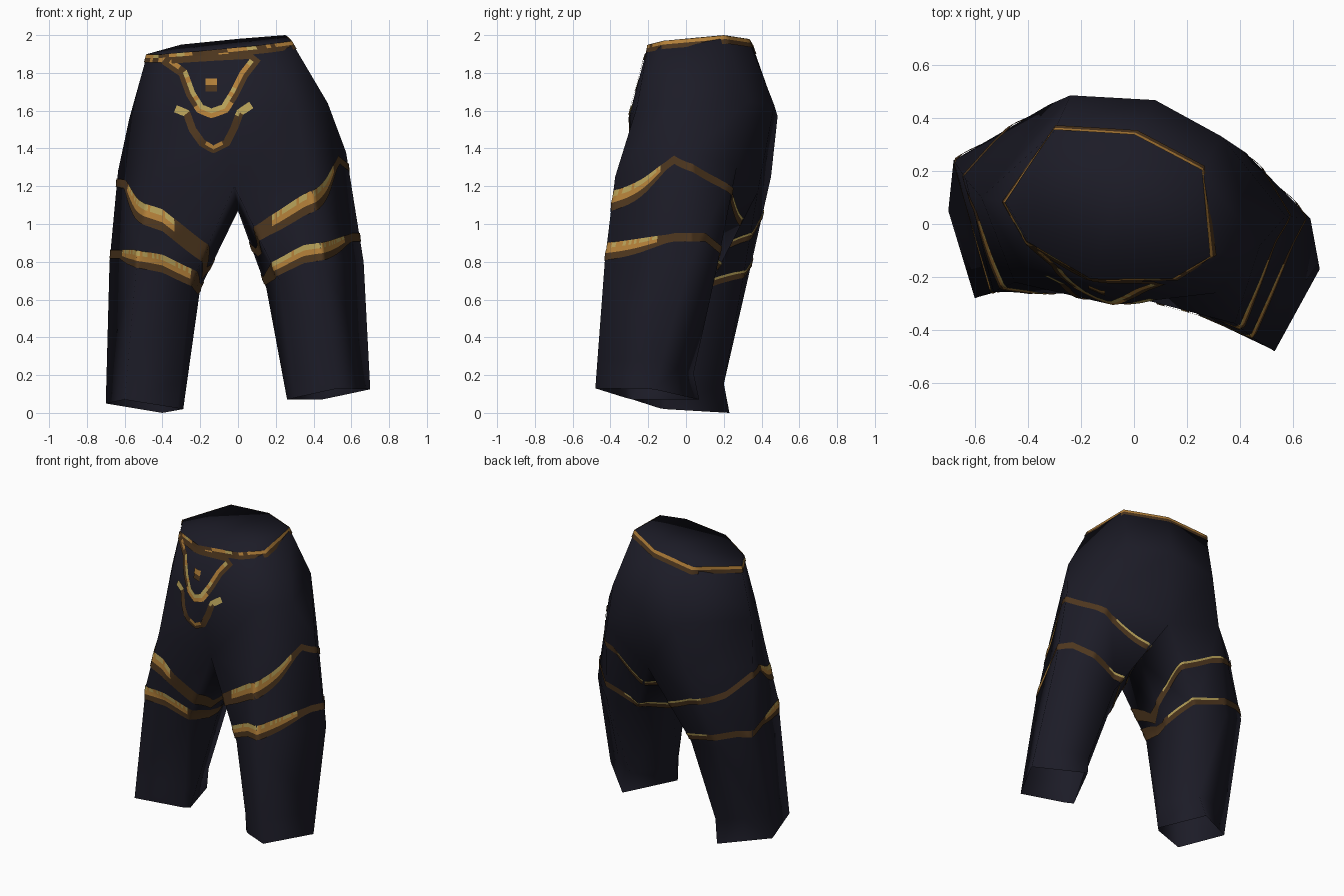
import bpy, bmesh, math, random
from mathutils import Vector
from mathutils.bvhtree import BVHTree

random.seed(4)
cube = bpy.data.objects.get("Cube")
if cube:
    bpy.data.objects.remove(cube)


def material(name, colour):
    mat = bpy.data.materials.new(name)
    mat.use_nodes = True
    mat.diffuse_color = (*colour, 1)
    mat.node_tree.nodes["Principled BSDF"].inputs["Base Color"].default_value = (*colour, 1)
    return mat


cloth = material("dark cloth", (.0115, .0112, .02))
trims = [material("brown trim", (.075, .037, .013)),
         material("gold trim", (.46, .22, .042)),
         material("pale gold trim", (.48, .36, .1))]
BROWN, GOLD, PALE = range(3)


def add_object(name, bm, materials):
    for face in bm.faces:
        face.smooth = True
    mesh = bpy.data.meshes.new(name)
    bm.to_mesh(mesh)
    bm.free()
    for mat in materials:
        mesh.materials.append(mat)
    obj = bpy.data.objects.new(name, mesh)
    bpy.context.collection.objects.link(obj)
    return obj


# Trouser cross-sections, running from the right side round the back to the front
waist = [(-.48, .08, 1.9), (-.3, .35, 1.95), (0, .33, 1.98), (.25, .2, 2),
         (.28, -.12, 1.97), (.14, -.2, 1.95), (-.16, -.2, 1.92), (-.4, -.06, 1.9)]
hips = [(-.575, .1, 1.56), (-.24, .485, 1.57), (.08, .467, 1.63), (.33, .33, 1.65),
        (.475, -.08, 1.64), (.31, -.26, 1.62), (-.08, -.305, 1.56), (-.42, -.16, 1.56)]
thighs = [(-.635, .17, 1.28), (-.32, .45, 1.25), (.03, .38, 1.17), (.42, .27, 1.31),
          (.572, .03, 1.38), (.38, -.375, 1.25), (-.02, -.27, 1.2), (-.45, -.22, 1.25)]
crotch = (0, .05, 1.07)
left_knee = [(.28, .14, .7), (.5, .16, .75), (.665, .02, .8),
             (.45, -.43, .8), (.22, -.33, .7), (.15, -.08, .66)]
left_hem = [(.44, .07, .07), (.56, -.04, .095), (.7, -.17, .125),
            (.53, -.48, .13), (.3, -.32, .08), (.26, -.28, .07)]
right_knee = [(-.25, -.18, .68), (-.53, -.255, .86), (-.68, .24, .8),
              (-.48, .33, .72), (-.25, .3, .7), (-.2, .08, .66)]
right_hem = [(-.32, -.14, .025), (-.6, -.28, .07), (-.7, .05, .05),
             (-.55, .14, .025), (-.4, .23, 0), (-.29, -.11, .02)]

body = bmesh.new()


def ring(points):
    return [body.verts.new(p) for p in points]


def bridge(upper, lower):
    for i in range(len(upper)):
        j = (i + 1) % len(upper)
        body.faces.new((upper[i], upper[j], lower[j], lower[i]))


def shin_ring(knee, hem, back):
    """Section above the hem, drawn in at the back so the hem flares."""
    points = [Vector(k).lerp(Vector(h), .78) for k, h in zip(knee, hem)]
    for i in back:
        points[i].y -= .045
    return ring(points)


# Seat and legs, closed at the waist and open at the hems
waist_ring, hip_ring, thigh_ring = ring(waist), ring(hips), ring(thighs)
crotch_vert = body.verts.new(crotch)
body.faces.new(waist_ring[::-1])
bridge(waist_ring, hip_ring)
bridge(hip_ring, thigh_ring)
a, b, c, d, e, f, g, h = thigh_ring
for top, knee, hem, back in (
        ([c, d, e, f, g, crotch_vert], left_knee, left_hem, (0, 1)),
        ([g, h, a, b, c, crotch_vert], right_knee, right_hem, (3, 4))):
    knee_ring, shin, hem_ring = ring(knee), shin_ring(knee, hem, back), ring(hem)
    bridge(top, knee_ring)
    bridge(knee_ring, shin)
    bridge(shin, hem_ring)
bmesh.ops.triangulate(body, faces=body.faces[:])
body.normal_update()
surface = BVHTree.FromBMesh(body)
add_object("trousers", body, [cloth])


# Thin trim laid over the cloth
LIFT = .006


def project(origin, direction):
    hit, normal = surface.ray_cast(origin, direction)[:2]
    return hit + (direction + normal).normalized() * LIFT


def strip(name, rows, centre, rule):
    """Quad strip between rows of points; rule(row, point) picks the trim."""
    bm = bmesh.new()
    grid = [[bm.verts.new(p) for p in row] for row in rows]
    for r in range(len(grid) - 1):
        for i in range(len(grid[0]) - 1):
            face = bm.faces.new((grid[r][i], grid[r][i + 1], grid[r + 1][i + 1], grid[r + 1][i]))
            face.normal_update()
            middle = face.calc_center_median()
            if face.normal.dot(middle - Vector((*centre, middle.z))) < 0:
                face.normal_flip()
            face.material_index = rule(r, middle)
    add_object(name, bm, trims)


def resample(path, steps):
    points = [Vector(p) for p in path]
    return [p.lerp(q, s / steps) for p, q in zip(points, points[1:])
            for s in range(steps)] + [points[-1]]


# Waistband
def waist_rule(row, p):
    if p.y > .02 or p.x > .2:
        return GOLD if row == 0 else BROWN
    return random.choice((BROWN, GOLD, PALE) if row == 0 else (BROWN, BROWN, GOLD))


centre = Vector((-.08, .07, 0))
upper = resample(waist + waist[:1], 6)
lower = resample(hips + hips[:1], 6)
rows = []
for t in (.005, .06, .13):
    row = []
    for p, q in zip(upper, lower):
        point = p.lerp(q, t)
        out = point - centre
        out.z = 0
        row.append(point + out.normalized() * LIFT)
    rows.append(row)
strip("waistband", rows, centre.xy, waist_rule)


# Leg bands: angle round the leg in degrees, then height
def leg_band(name, centre, path, inner, reach, size):
    rows = [[], [], [], []]
    for angle, z in resample(path + [(path[0][0] + 360, path[0][1])], 14):
        turn = math.radians(angle)
        out = Vector((math.cos(turn), math.sin(turn), 0))
        half = .022 + size * max(0, -out.y)
        for row, k in zip(rows, (1, .4, -.2, -1)):
            row.append(project(Vector((*centre, z + k * half)), out))

    def rule(row, p):
        out = (p.xy - Vector(centre)).normalized()
        if out.y < -.22 and out.x * inner < reach:
            return (random.choice((PALE, PALE, GOLD)), GOLD, BROWN)[row]
        if out.y > .3 and out.x * inner > 0:
            return (PALE, BROWN, BROWN)[row]
        return BROWN

    strip(name, rows, centre, rule)


left_axis, right_axis = (.35, -.1), (-.4, .05)
leg_band("left_upper_band", left_axis,
         [(-180, .85), (-160, .88), (-130, .99), (-90, 1.1), (-45, 1.2), (12, 1.34),
          (60, 1.22), (88, 1.13), (110, 1.04), (150, .9)], -1, .6, .036)
leg_band("left_lower_band", left_axis,
         [(-180, .7), (-130, .75), (-90, .84), (-45, .88), (10, .93),
          (40, .93), (65, .86), (100, .79), (140, .74)], -1, .6, .026)
leg_band("right_upper_band", right_axis,
         [(0, .77), (40, .92), (75, 1.03), (115, 1.1), (150, 1.22), (180, 1.21),
          (235, 1.08), (270, 1.02), (310, .85), (340, .74)], 1, .2, .036)
leg_band("right_lower_band", right_axis,
         [(0, .66), (45, .72), (80, .77), (130, .84), (180, .84),
          (240, .82), (270, .79), (310, .7), (340, .66)], 1, .5, .026)


# Front ornament: x and z paths pressed onto the cloth
def front_line(name, path, half, rule):
    points = resample(path, 4)
    rows = [[], [], []]
    for i, p in enumerate(points):
        along = points[min(i + 1, len(points) - 1)] - points[max(i - 1, 0)]
        side = Vector((-along.y, along.x)).normalized() * half
        for row, k in zip(rows, (1, 0, -1)):
            q = p + side * k
            row.append(project(Vector((q.x, 0, q.y)), Vector((0, -1, 0))))
    strip(name, rows, (-.13, 0), rule)


def shield_rule(row, p):
    if abs(p.x + .13) < .09:
        return PALE if row == 0 else GOLD
    return random.choice((BROWN, GOLD, PALE)) if row == 0 else BROWN


def hook_rule(row, p):
    if p.z > 1.58:
        return PALE
    return GOLD if row == 0 and p.z < 1.43 else BROWN


front_line("shield_outline",
           [(-.39, 1.87), (-.29, 1.8), (-.25, 1.69), (-.2, 1.61), (-.14, 1.585),
            (-.07, 1.61), (-.02, 1.69), (.03, 1.79), (.1, 1.88)], .025, shield_rule)
front_line("shield_top", [(-.35, 1.865), (-.12, 1.88), (.08, 1.89)], .016,
           lambda row, p: BROWN)
front_line("lower_hook",
           [(-.33, 1.61), (-.27, 1.585), (-.24, 1.5), (-.19, 1.43), (-.13, 1.395),
            (-.06, 1.43), (-.02, 1.51), (.01, 1.59), (.07, 1.63)], .02, hook_rule)
front_line("centre_stud", [(-.17, 1.735), (-.11, 1.735)], .034,
           lambda row, p: GOLD if row == 0 else BROWN)
